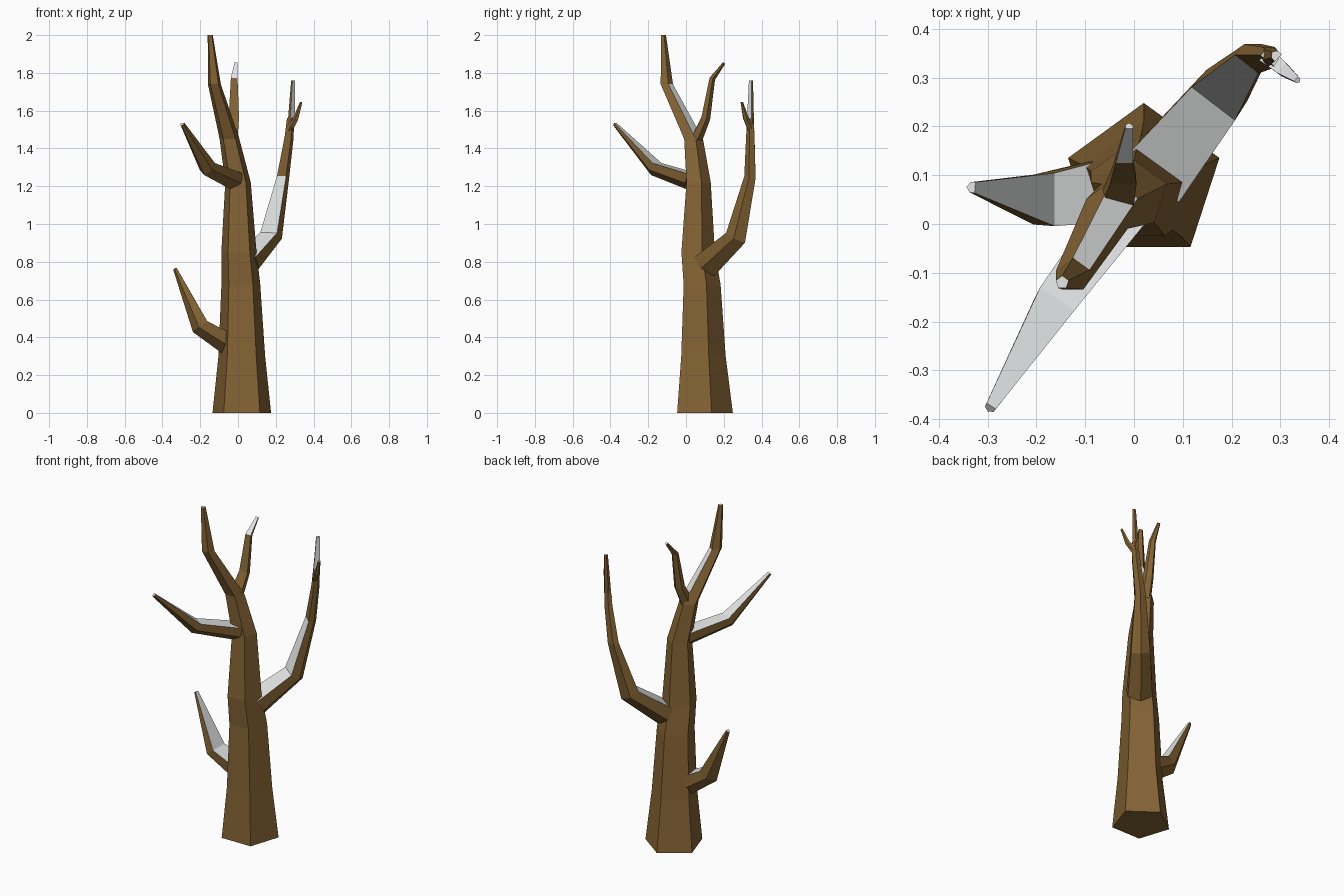
import bpy, bmesh, math
from mathutils import Vector

if "Cube" in bpy.data.objects:
    bpy.data.objects.remove(bpy.data.objects["Cube"])


def material(name, rgb):
    m = bpy.data.materials.new(name)
    m.diffuse_color = (*rgb, 1)
    m.use_nodes = True
    m.node_tree.nodes["Principled BSDF"].inputs["Base Color"].default_value = m.diffuse_color
    return m


BARK = material("brown bark", (0.23, 0.125, 0.034))
SNOW = material("white snow", (0.80, 0.82, 0.82))

# Cross-sections (side, up); the first edge is the one that can hold snow
REGULAR = [(math.cos(math.radians(54 + 72 * k)), math.sin(math.radians(54 + 72 * k)))
           for k in range(5)]
WIDE = [(0.8, 0.5), (-0.8, 0.5), (-0.75, -0.3), (0, -0.9), (0.75, -0.3)]


def limb(name, rings, snow, up, section=WIDE, level=False):
    """Loft five-sided rings (x, y, z, radius); snow lists the snowy segments."""
    bm = bmesh.new()
    pts = [Vector(r[:3]) for r in rings]
    loops = []
    for i, r in enumerate(rings):
        a, b = pts[max(i - 1, 0)], pts[min(i + 1, len(pts) - 1)]
        t = Vector((0, 0, 1)) if level else (b - a).normalized()
        u = Vector(up)
        u = (u - t * u.dot(t)).normalized()
        s = u.cross(t)
        loops.append([bm.verts.new(pts[i] + (s * p + u * q) * r[3]) for p, q in section])
    for i in range(len(loops) - 1):
        for k in range(5):
            j = (k + 1) % 5
            f = bm.faces.new((loops[i][k], loops[i][j], loops[i + 1][j], loops[i + 1][k]))
            f.material_index = int(k == 0 and i in snow)
    bm.faces.new(loops[0])
    bm.faces.new(loops[-1]).material_index = 1
    bmesh.ops.recalc_face_normals(bm, faces=bm.faces)
    me = bpy.data.meshes.new(name)
    bm.to_mesh(me)
    bm.free()
    me.materials.append(BARK)
    me.materials.append(SNOW)
    bpy.context.collection.objects.link(bpy.data.objects.new(name, me))


# Trunk and its leaning top
limb("trunk", [(0.02, 0.085, 0, 0.163), (0.02, 0.08, 0.3, 0.13), (0.015, 0.075, 0.68, 0.108),
               (0.005, 0.055, 0.85, 0.098), (0, 0.06, 1.22, 0.071), (-0.045, 0.035, 1.45, 0.055),
               (-0.125, -0.105, 1.74, 0.036), (-0.147, -0.12, 2.0, 0.014)],
     {5}, (math.cos(math.radians(54)), math.sin(math.radians(54)), 0), REGULAR, True)

# Small fork behind the leaning top
limb("top_fork", [(-0.04, 0.035, 1.42, 0.045), (-0.022, 0.098, 1.56, 0.034),
                  (-0.02, 0.135, 1.77, 0.022), (-0.01, 0.2, 1.853, 0.010)],
     {2}, (0, -1, 0.2))

# Low left branch
limb("low_branch", [(-0.03, 0.075, 0.37, 0.085), (-0.19, 0.05, 0.465, 0.068),
                    (-0.332, 0.075, 0.765, 0.014)], {0, 1}, (0.5, 0, 1))

# High front branch
limb("front_branch", [(-0.02, 0.03, 1.235, 0.065), (-0.165, -0.165, 1.30, 0.053),
                      (-0.295, -0.377, 1.53, 0.014)], {0, 1}, (0, 0, 1))

# Large rear right branch, with its tip and twig
limb("rear_branch", [(0.05, 0.11, 0.79, 0.09), (0.18, 0.27, 0.935, 0.07),
                     (0.242, 0.342, 1.25, 0.038), (0.273, 0.343, 1.46, 0.028),
                     (0.28, 0.343, 1.56, 0.022)], {0, 1}, (-0.6, -0.8, 0.5))
limb("rear_tip", [(0.28, 0.343, 1.53, 0.023), (0.291, 0.345, 1.76, 0.013)],
     {0}, (0.7, -0.7, 0))
limb("rear_twig", [(0.275, 0.343, 1.5, 0.022), (0.308, 0.315, 1.56, 0.017),
                   (0.335, 0.295, 1.645, 0.008)], {0, 1}, (-0.7, 0.6, 0.5))
